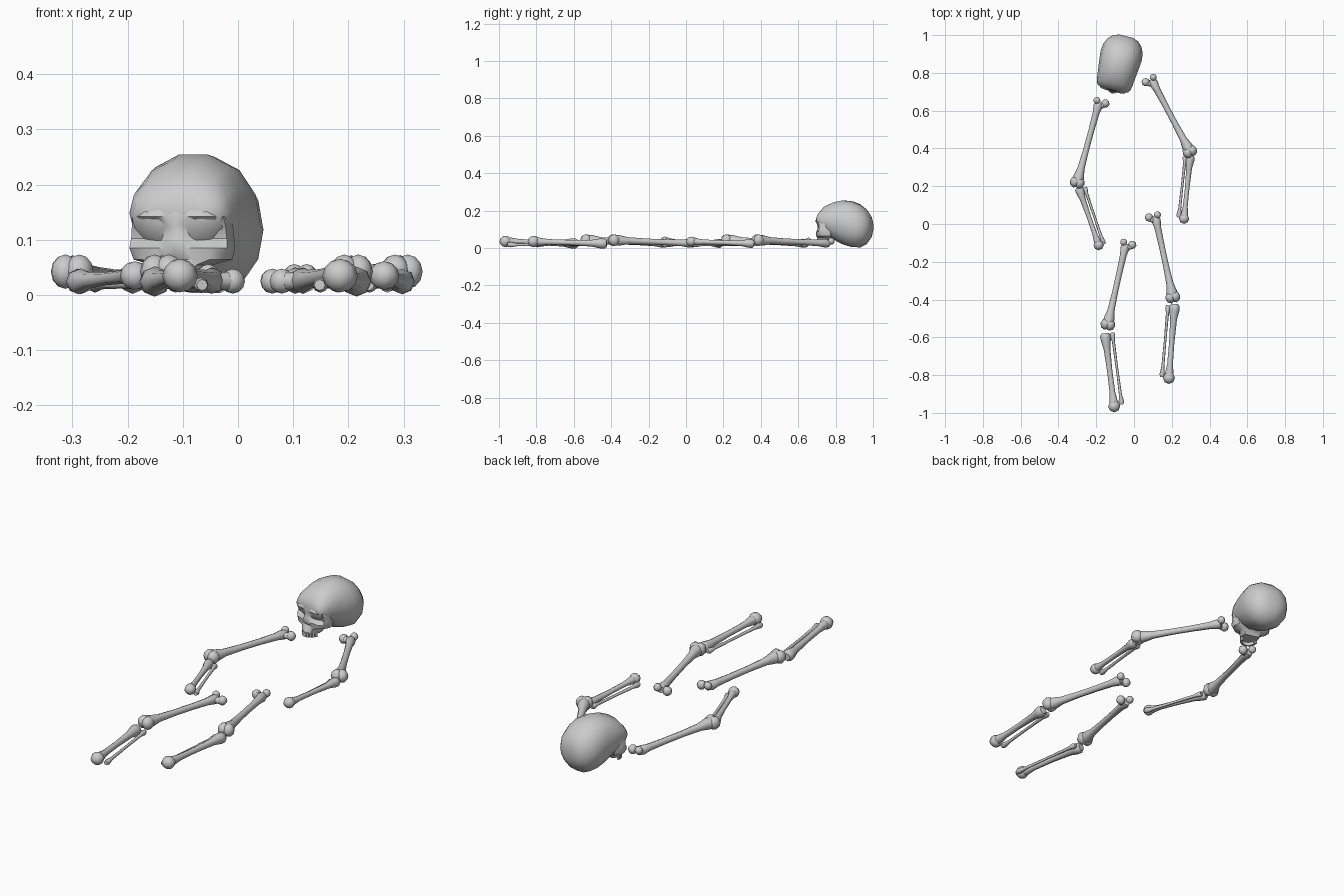
import bpy, bmesh, math
from mathutils import Vector, Matrix

if "Cube" in bpy.data.objects:
    bpy.data.objects.remove(bpy.data.objects["Cube"])


def finish(name, bm, matrix=None, angle=50):
    bmesh.ops.recalc_face_normals(bm, faces=bm.faces)
    me = bpy.data.meshes.new(name)
    bm.to_mesh(me)
    bm.free()
    ob = bpy.data.objects.new(name, me)
    bpy.context.collection.objects.link(ob)
    if matrix:
        ob.matrix_world = matrix
    bpy.ops.object.select_all(action='DESELECT')
    ob.select_set(True)
    bpy.context.view_layer.objects.active = ob
    bpy.ops.object.shade_smooth_by_angle(angle=math.radians(angle))
    return ob


def skin(bm, rings):
    vs = [[bm.verts.new(p) for p in r] for r in rings]
    n = len(vs[0])
    for a, b in zip(vs, vs[1:]):
        for i in range(n):
            bm.faces.new((a[i], a[(i + 1) % n], b[(i + 1) % n], b[i]))
    bm.faces.new(vs[0])
    bm.faces.new(vs[-1])


def tube(bm, a, b, profile, sides=8):
    # profile: (fraction along a-b, radius)
    a, b = Vector(a), Vector(b)
    d = (b - a).normalized()
    s = d.cross(Vector((0, 0, 1))).normalized()
    u = s.cross(d)
    ang = [2 * math.pi * i / sides for i in range(sides)]
    skin(bm, [[a.lerp(b, t) + (s * math.cos(k) + u * math.sin(k)) * r for k in ang]
              for t, r in profile])


def ball(bm, p, r, scale=(1, 1, 1), rot=0):
    m = Matrix.Translation(p) @ Matrix.Rotation(rot, 4, 'Z') @ Matrix.Diagonal((*scale, 1))
    bmesh.ops.create_uvsphere(bm, u_segments=8, v_segments=6, radius=r, matrix=m)


# Upper limb bones: hooked head, tapered shaft, double-knobbed lower joint
def long_bone(name, top, low, medial):
    bm = bmesh.new()
    a, b = Vector((*top, 0.025)), Vector((*low, 0.042))
    d = (b - a).normalized()
    s = Vector((-d.y, d.x, 0)).normalized()
    if s.x * medial < 0:
        s = -s
    yaw = math.atan2(s.y, s.x)
    tube(bm, a, b, [(0, .018), (.05, .024), (.14, .018), (.35, .0155),
                    (.6, .0155), (.83, .019), (.93, .028), (1, .03)])
    tube(bm, a + d * .03, a + s * .036 - d * .002, [(0, .016), (.5, .016), (1, .018)])
    ball(bm, a + s * .034 - d * .002, .0225, rot=yaw)
    ball(bm, a - s * .013 - d * .006 + Vector((0, 0, .012)), .019, rot=yaw)
    for k in (-1, 1):
        ball(bm, b + s * .013 * k + d * .002, .027, (1, 1.15, 1.15), yaw)
    finish(name, bm)


# Lower limb bones: a thick one with a knobbed end and a thin one beside it
def bone_pair(name, top, low, thin_top, thin_low, k=1.0):
    bm = bmesh.new()
    a, b = Vector((*top, .024)), Vector((*low, .035))
    tube(bm, a, b, [(-.03, .018 * k), (0, .027 * k), (.06, .027 * k), (.18, .018 * k),
                    (.5, .014 * k), (.8, .015 * k), (.93, .022 * k), (1, .025 * k)])
    ball(bm, b, .032 * k, (1, 1, .95))
    finish(name + "_thick_bone", bm)
    bm = bmesh.new()
    tube(bm, (*thin_top, .018), (*thin_low, .018),
         [(0, .010), (.03, .014), (.12, .008), (.5, .0065), (.86, .008), (.96, .014), (1, .010)])
    finish(name + "_thin_bone", bm)


long_bone("left_upper_arm_bone", (-.185, .645), (-.30, .222), 1)
long_bone("right_upper_arm_bone", (.093, .765), (.295, .385), -1)
long_bone("left_thigh_bone", (-.043, -.105), (-.138, -.53), 1)
long_bone("right_thigh_bone", (.113, .04), (.205, -.385), -1)
bone_pair("left_forearm", (-.29, .185), (-.187, -.112), (-.262, .195), (-.16, -.108), .85)
bone_pair("right_forearm", (.298, .355), (.265, .028), (.272, .36), (.237, .035), .85)
bone_pair("left_shin", (-.152, -.59), (-.105, -.965), (-.115, -.575), (-.065, -.955))
bone_pair("right_shin", (.215, -.435), (.185, -.815), (.181, -.43), (.148, -.81))

skull_mat = Matrix.Translation((-.078, .85, 0)) @ Matrix.Rotation(math.radians(-14), 4, 'Z')


def sq(v, e):
    return math.copysign(abs(v) ** e, v)


# Braincase: sections from brow to back (depth, bottom, top, half width)
bm = bmesh.new()
sections = [(-.146, .135, .165, .055), (-.137, .105, .19, .083), (-.11, .075, .222, .095),
            (-.06, .045, .246, .101), (-.01, .018, .257, .107), (.04, .003, .252, .112),
            (.08, .001, .235, .108), (.115, .02, .208, .092), (.138, .05, .175, .068),
            (.149, .085, .14, .035)]
rings = []
for y, zb, zt, w in sections:
    rings.append([(w * sq(math.cos(k), .9), y, (zb + zt) / 2 + (zt - zb) / 2 * sq(math.sin(k), .95))
                  for k in [2 * math.pi * i / 14 for i in range(14)]])
skin(bm, rings)
finish("braincase", bm, skull_mat)

# Face: half outline per level (height, middle, socket depth, outer depth, half width, back)
bm = bmesh.new()
levels = [(.16, -.142, -.143, -.115, .080, -.06), (.142, -.150, -.153, -.128, .092, -.06),
          (.125, -.146, -.126, -.122, .094, -.06), (.102, -.152, -.122, -.120, .096, -.06),
          (.085, -.156, -.146, -.126, .098, -.06), (.064, -.142, -.146, -.116, .092, -.06),
          (.054, -.150, -.146, -.112, .055, -.07), (.028, -.163, -.154, -.125, .044, -.085)]
rings = []
for z, mid, sock, out, w, back in levels:
    half = [(w * .18, mid + .003), (w * .36, sock), (w * .68, sock + .003), (w * .93, out), (w, (out + back) / 2)]
    right = half + [(w * .85, back)]
    rings.append([(-x, y, z) for x, y in reversed(right)] + [(0, mid, z)] + [(x, y, z) for x, y in right])
skin(bm, rings)
finish("face", bm, skull_mat)

# Upper teeth in an arch
bm = bmesh.new()
for i in range(10):
    t = math.radians(-76 + i * 152 / 9)
    m = (Matrix.Translation((.038 * math.sin(t), -.112 - .046 * math.cos(t), .022))
         @ Matrix.Rotation(t, 4, 'Z') @ Matrix.Diagonal((.0105, .010, .022, 1)))
    bmesh.ops.create_cube(bm, size=1, matrix=m)
finish("upper_teeth", bm, skull_mat, 30)
